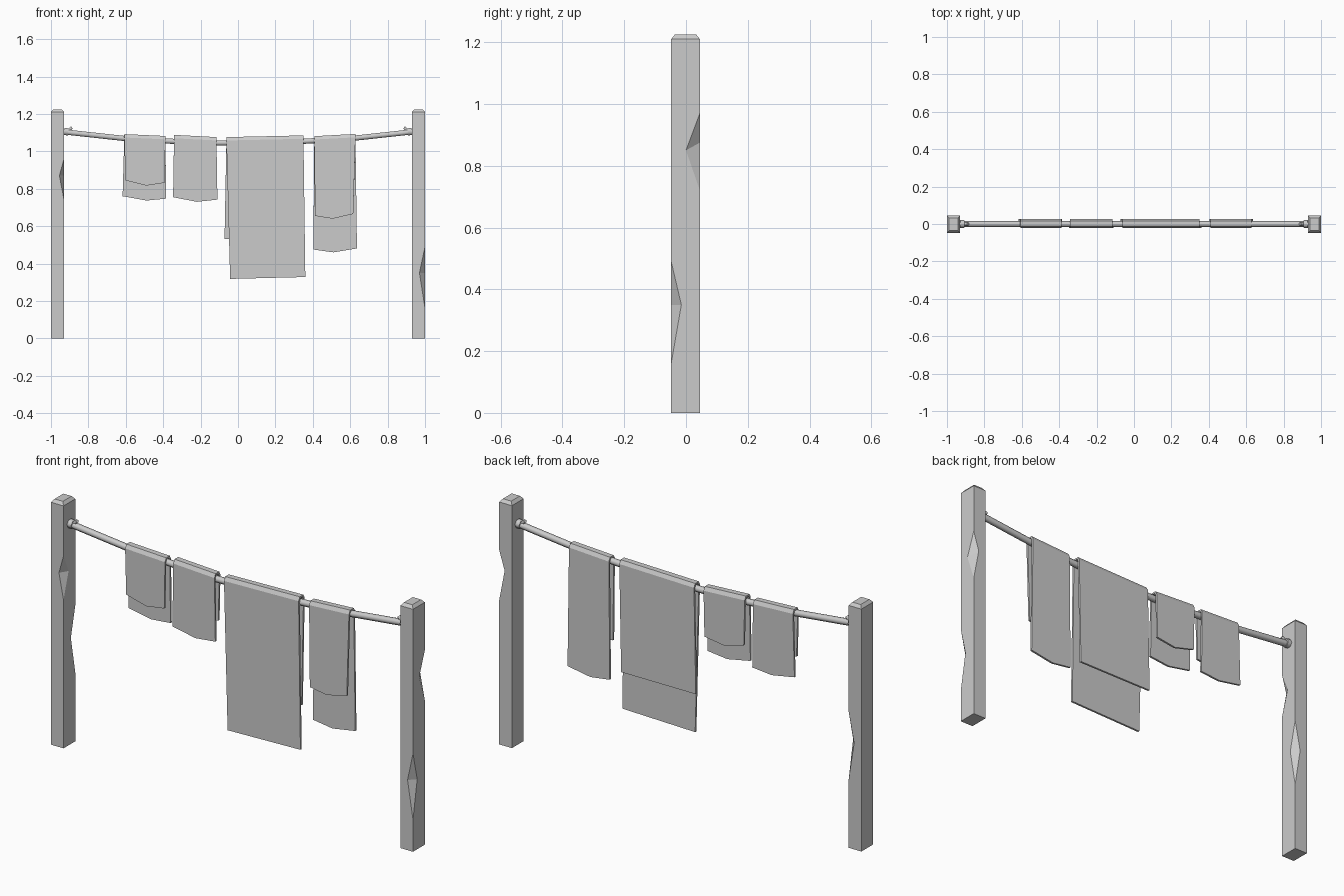
import bpy, bmesh
from mathutils import Vector

cube = bpy.data.objects.get("Cube")
if cube:
    bpy.data.objects.remove(cube, do_unlink=True)

grey = bpy.data.materials.new("plain_grey")
grey.use_nodes = True
tone = (0.6, 0.6, 0.6, 1)
grey.diffuse_color = tone
grey.node_tree.nodes["Principled BSDF"].inputs["Base Color"].default_value = tone


def finish(name, bm):
    bmesh.ops.recalc_face_normals(bm, faces=bm.faces)
    mesh = bpy.data.meshes.new(name)
    bm.to_mesh(mesh)
    bm.free()
    mesh.materials.append(grey)
    obj = bpy.data.objects.new(name, mesh)
    bpy.context.collection.objects.link(obj)
    return obj


# Square post with a chamfered cap; chips maps a corner index to
# (bottom, top, (cut on previous side, height), (cut on next side, height))
def post(name, cx, chips):
    hx, hy, cy, shoulder, top, inset = 0.035, 0.0465, -0.0015, 1.21, 1.225, 0.012
    signs = [(-1, -1), (1, -1), (1, 1), (-1, 1)]
    corners = [Vector((cx + sx * hx, cy + sy * hy, 0)) for sx, sy in signs]
    bm = bmesh.new()
    vert = lambda p, z: bm.verts.new((p.x, p.y, z))
    base = [vert(c, 0) for c in corners]
    rim = [vert(c, shoulder) for c in corners]
    cap = [bm.verts.new((cx + sx * (hx - inset), cy + sy * (hy - inset), top))
           for sx, sy in signs]
    before, after = [], []
    for i, c in enumerate(corners):
        a, b = [base[i]], [base[i]]
        if i in chips:
            low, high, (cut_a, za), (cut_b, zb) = chips[i]
            p = vert(c + (corners[i - 1] - c).normalized() * cut_a, za)
            q = vert(c + (corners[(i + 1) % 4] - c).normalized() * cut_b, zb)
            lo, hi = vert(c, low), vert(c, high)
            bm.faces.new((lo, q, p))
            bm.faces.new((hi, p, q))
            a += [lo, p, hi]
            b += [lo, q, hi]
        before.append(a + [rim[i]])
        after.append(b + [rim[i]])
    for i in range(4):
        j = (i + 1) % 4
        bm.faces.new(after[i] + before[j][::-1])
        bm.faces.new((rim[i], rim[j], cap[j], cap[i]))
    bm.faces.new(cap)
    bm.faces.new(base[::-1])
    return finish(name, bm)


post("right_post", -0.965, {1: (0.74, 0.96, (0.025, 0.87), (0.04, 0.87)),
                            2: (0.34, 0.68, (0.035, 0.53), (0.03, 0.53))})
post("left_post", 0.965, {1: (0.16, 0.49, (0.03, 0.35), (0.033, 0.35)),
                          2: (0.72, 0.97, (0.045, 0.85), (0.03, 0.875))})


# Six-sided cord along a path
def cord(name, points, radius):
    curve = bpy.data.curves.new(name, "CURVE")
    curve.dimensions = "3D"
    curve.bevel_depth = radius
    curve.bevel_resolution = 1
    curve.use_fill_caps = True
    line = curve.splines.new("POLY")
    line.points.add(len(points) - 1)
    for pt, co in zip(line.points, points):
        pt.co = (*co, 1)
    curve.materials.append(grey)
    obj = bpy.data.objects.new(name, curve)
    bpy.context.collection.objects.link(obj)


half = [(0.94, 0, 1.105), (0.6, 0, 1.068), (0.2, 0, 1.045)]
cord("rope", [(-x, y, z) for x, y, z in half] + half[::-1], 0.016)

# Knots and loose rope tails beside the posts
for side, s in (("right", -1), ("left", 1)):
    cord(side + "_knot", [(s * 0.93, 0, 1.106), (s * 0.908, 0, 1.104)], 0.022)
    cord(side + "_rope_tail", [(s * 0.918, 0, 1.1), (s * 0.888, 0, 1.128)], 0.009)


# Cloth folded over the rope: ridge, front hem and back hem are (x, z) points
def cloth(name, ridge, front, back):
    n = len(front)
    (x0, z0), (x1, z1) = ridge
    tops = [(x0 + (x1 - x0) * i / (n - 1), z0 + (z1 - z0) * i / (n - 1))
            for i in range(n)]
    drop = 0.018
    bm = bmesh.new()
    rows = [[(x, -0.022, z) for x, z in front]]
    for y, d in ((-0.022, drop), (-0.012, 0), (0.016, 0), (0.026, drop)):
        rows.append([(x, y, z - d) for x, z in tops])
    rows.append([(x, 0.026, z) for x, z in back])
    grid = [[bm.verts.new(p) for p in row] for row in rows]
    for lower, upper in zip(grid, grid[1:]):
        for i in range(n - 1):
            bm.faces.new((lower[i], lower[i + 1], upper[i + 1], upper[i]))
    obj = finish(name, bm)
    # Front faces point outward, so the thickness grows towards the rope
    if obj.data.polygons[0].normal.y > 0:
        obj.data.flip_normals()
    solid = obj.modifiers.new("thickness", "SOLIDIFY")
    solid.thickness = 0.01
    solid.offset = -1


cloth("small_towel", [(-0.608, 1.092), (-0.388, 1.082)],
      [(-0.602, 0.845), (-0.49, 0.817), (-0.392, 0.832)],
      [(-0.617, 0.76), (-0.49, 0.737), (-0.384, 0.747)])
cloth("hand_towel", [(-0.342, 1.088), (-0.115, 1.076)],
      [(-0.347, 0.755), (-0.22, 0.73), (-0.11, 0.742)],
      [(-0.337, 0.845), (-0.225, 0.815), (-0.12, 0.83)])
cloth("large_sheet", [(-0.062, 1.076), (0.35, 1.085)],
      [(-0.042, 0.318), (0.36, 0.328)],
      [(-0.072, 0.53), (0.34, 0.53)])
cloth("long_towel", [(0.408, 1.081), (0.628, 1.093)],
      [(0.412, 0.655), (0.505, 0.64), (0.616, 0.665)],
      [(0.403, 0.475), (0.51, 0.46), (0.636, 0.481)])
